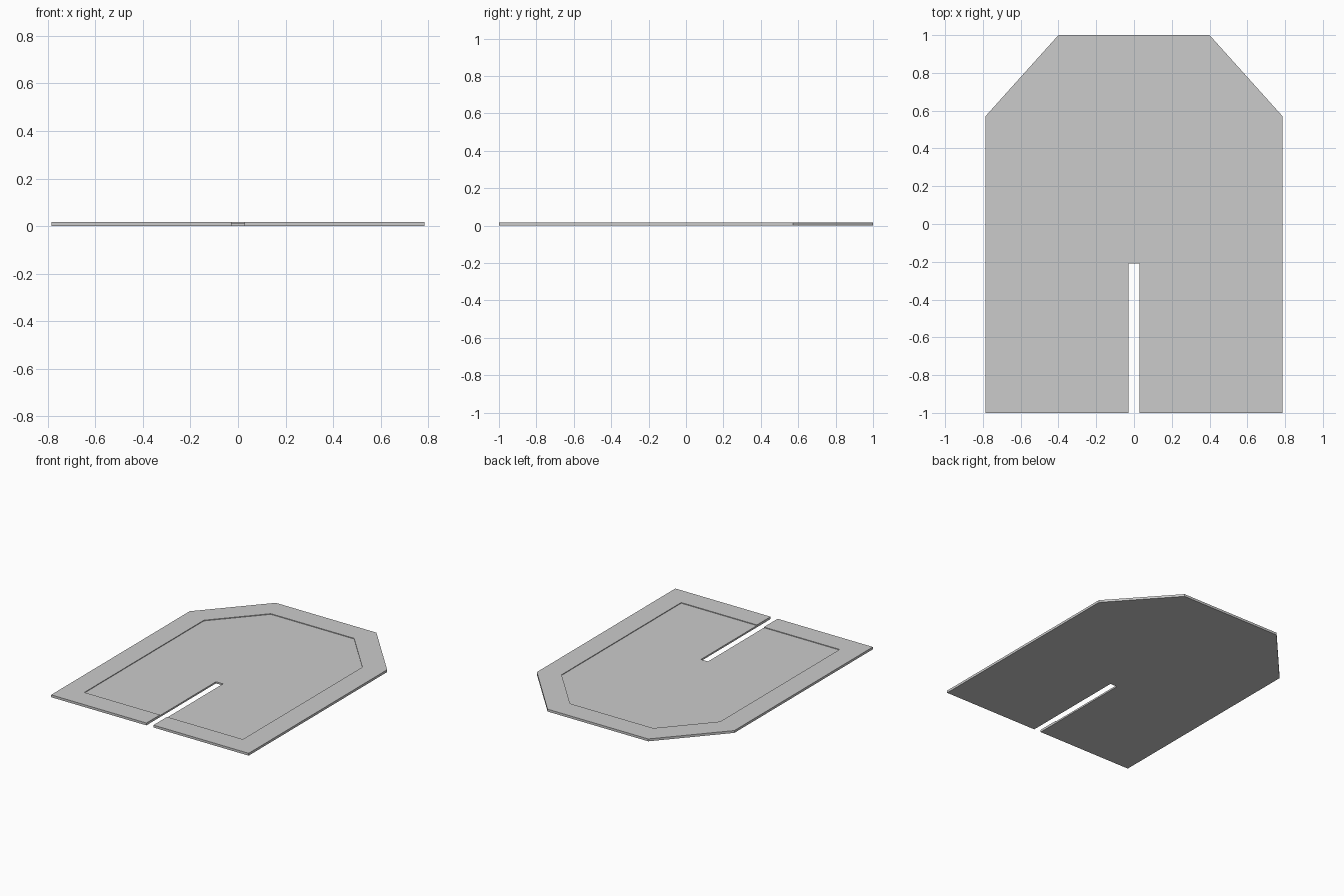
import bpy, bmesh

if "Cube" in bpy.data.objects:
    bpy.data.objects.remove(bpy.data.objects["Cube"])

THICK, DEPTH = 0.017, 0.005


def prism(name, half, z0, z1):
    """Extrude a half outline (right side, front to back) mirrored across x = 0."""
    pts = half + [(-x, y) for x, y in reversed(half)]
    bm = bmesh.new()
    face = bm.faces.new([bm.verts.new((x, y, z0)) for x, y in pts])
    top = bmesh.ops.extrude_face_region(bm, geom=[face])["geom"]
    for v in top:
        if isinstance(v, bmesh.types.BMVert):
            v.co.z = z1
    bmesh.ops.recalc_face_normals(bm, faces=bm.faces)
    mesh = bpy.data.meshes.new(name)
    bm.to_mesh(mesh)
    bm.free()
    obj = bpy.data.objects.new(name, mesh)
    bpy.context.collection.objects.link(obj)
    return obj


def cut(target, cutter):
    mod = target.modifiers.new(cutter.name, 'BOOLEAN')
    mod.operation = 'DIFFERENCE'
    mod.solver = 'EXACT'
    mod.object = cutter
    cutter.hide_render = True
    cutter.hide_set(True)


# Flat plate with two clipped back corners
plate = prism("slotted_plate",
              [(0.785, -1), (0.785, 0.572), (0.40, 1)], 0, THICK)

# Shallow recess in the top, inset from the rim
recess = prism("recess_cutter",
               [(0.63, -0.845), (0.63, 0.512), (0.331, 0.845)],
               THICK - DEPTH, THICK + 0.05)

# Narrow slot running in from the front edge
slot = prism("slot_cutter", [(0.028, -1.1), (0.028, -0.21)], -0.05, THICK + 0.05)

cut(plate, recess)
cut(plate, slot)

# Apply the cuts and drop the helpers
bpy.context.view_layer.update()
result = bpy.data.meshes.new_from_object(
    plate.evaluated_get(bpy.context.evaluated_depsgraph_get()))
plate.modifiers.clear()
plate.data = result
for helper in (recess, slot):
    bpy.data.objects.remove(helper)
